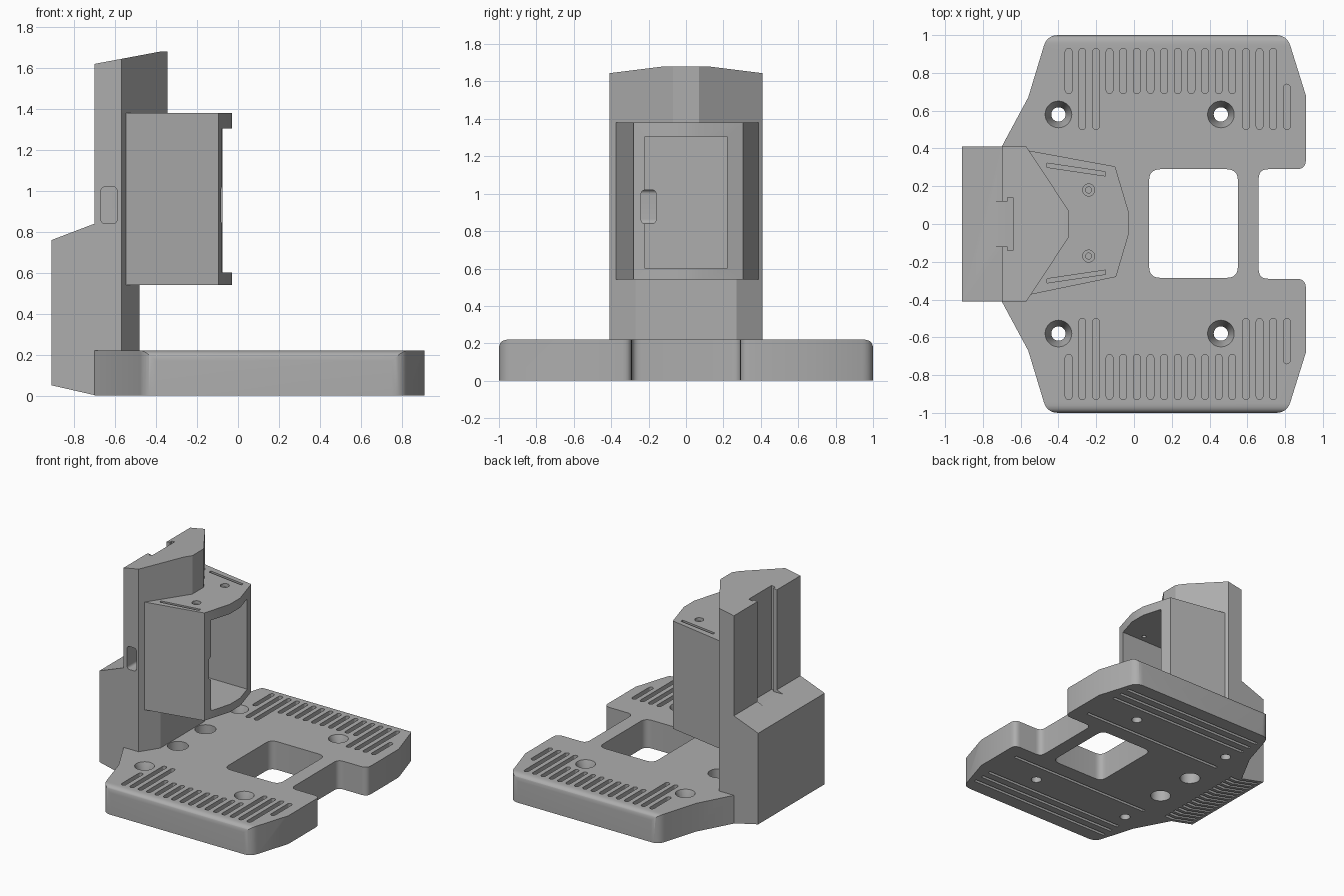
import bpy, bmesh, math
from mathutils import Vector

cube = bpy.data.objects.get("Cube")
if cube:
    bpy.data.objects.remove(cube, do_unlink=True)

grey = bpy.data.materials.new("plain_grey")
grey.use_nodes = True
grey.diffuse_color = (0.42, 0.42, 0.42, 1)
grey.node_tree.nodes["Principled BSDF"].inputs["Base Color"].default_value = (0.42, 0.42, 0.42, 1)


def mirrored(half):
    """Close a half outline by reflecting it across y = 0."""
    return half + [(p[0], -p[1], *p[2:]) for p in reversed(half)]


def rounded(points):
    """Round each (x, y, r) corner of an outline."""
    out = []
    for i, p in enumerate(points):
        c = Vector(p[:2])
        r = p[2] if len(p) > 2 else 0
        if not r:
            out.append(tuple(c))
            continue
        a = c + (Vector(points[i - 1][:2]) - c).normalized() * r
        b = c + (Vector(points[(i + 1) % len(points)][:2]) - c).normalized() * r
        for k in range(7):
            t = k / 6
            out.append(tuple(a * (1 - t) ** 2 + c * 2 * t * (1 - t) + b * t * t))
    return out


def rect(x0, x1, y0, y1, r=0):
    return rounded([(x0, y0, r), (x1, y0, r), (x1, y1, r), (x0, y1, r)])


def circle(x, y, r, n=32):
    return [(x + r * math.cos(math.tau * i / n), y + r * math.sin(math.tau * i / n)) for i in range(n)]


def capsule(x, y0, y1, w, n=6):
    """Straight slot along y with round ends."""
    r = w / 2
    arc = [math.pi * i / n for i in range(n + 1)]
    return ([(x + r * math.cos(a), y1 - r + r * math.sin(a)) for a in arc]
            + [(x - r * math.cos(a), y0 + r - r * math.sin(a)) for a in arc])


def prism(name, outlines, lo, hi, axis="z", top=None):
    """Extrude outlines along an axis; top gives an alternative end outline."""
    place = {"z": lambda u, v, w: (u, v, w),
             "y": lambda u, v, w: (u, w, v),
             "x": lambda u, v, w: (w, u, v)}[axis]
    bm = bmesh.new()
    for outline in outlines:
        low = [bm.verts.new(place(*p, lo)) for p in outline]
        high = [bm.verts.new(place(*p, hi)) for p in (top or outline)]
        bm.faces.new(low)
        bm.faces.new(high)
        for i in range(len(low)):
            j = (i + 1) % len(low)
            bm.faces.new((low[i], low[j], high[j], high[i]))
    bmesh.ops.recalc_face_normals(bm, faces=bm.faces)
    mesh = bpy.data.meshes.new(name)
    bm.to_mesh(mesh)
    bm.free()
    mesh.materials.append(grey)
    obj = bpy.data.objects.new(name, mesh)
    bpy.context.collection.objects.link(obj)
    return obj


def combine(target, tool, operation="DIFFERENCE", keep=False):
    mod = target.modifiers.new("shape", "BOOLEAN")
    mod.operation, mod.solver, mod.object = operation, "EXACT", tool
    graph = bpy.context.evaluated_depsgraph_get()
    mesh = bpy.data.meshes.new_from_object(target.evaluated_get(graph))
    target.modifiers.clear()
    target.data = mesh
    if not keep:
        bpy.data.objects.remove(tool, do_unlink=True)


# Base plate with softened long top edges and a square window
base = prism("base_plate", [rounded(mirrored([
    (-0.70, 0.41), (-0.56, 0.67), (-0.46, 1.0, 0.06), (0.81, 1.0, 0.06),
    (0.91, 0.68), (0.91, 0.29, 0.05), (0.66, 0.29, 0.05)]))], 0, 0.22)
section = rounded([(-1, -0.1), (1, -0.1), (1, 0.22, 0.05), (-1, 0.22, 0.05)])
combine(base, prism("edge_section", [section], -1.2, 1.2, "x"), "INTERSECT")
combine(base, prism("window", [rect(0.08, 0.55, -0.285, 0.29, 0.06)], -0.1, 0.4))

# Vent slots on the plate
slots = []
for i in range(17):
    x = -0.346 + 0.0722 * i
    y0 = 0.5 if i in (1, 2) or i > 12 else 0.69
    y1 = 0.74 if i == 16 else 0.93
    slots += [capsule(x, y0, y1, 0.036), capsule(x, -y1, -y0, 0.036)]
combine(base, prism("slots", slots, 0.15, 0.4))

# Long grooves under the plate
grooves = [rect(-0.45, 0.8, s * y - 0.012, s * y + 0.012)
           for s in (-1, 1) for y in (0.42, 0.72, 0.8, 0.88)]
combine(base, prism("grooves", grooves, -0.1, 0.02))

# Countersunk corner holes and two cable holes
for x in (-0.40, 0.46):
    for y in (-0.58, 0.58):
        combine(base, prism("hole", [circle(x, y, 0.038)], -0.1, 0.4))
        combine(base, prism("sink", [circle(x, y, 0.038)], 0.13, 0.221, top=circle(x, y, 0.071)))
combine(base, prism("cable_holes", [circle(-0.40, y, 0.075) for y in (-0.17, 0.17)], -0.1, 0.4))

# Column: two plans stacked, trimmed to the side profile
column = prism("column", [mirrored([(-1, 0.41), (-0.57, 0.41), (-0.48, 0.27)])], -0.1, 1.38)
upper = prism("upper", [mirrored([(-1, 0.41), (-0.57, 0.41), (-0.345, 0.07)])], 1.38, 2)
combine(column, upper, "UNION")
profile = [(-0.91, 0.05), (-0.70, 0.002), (-0.3, 0.002), (-0.3, 1.68), (-0.38, 1.68),
           (-0.70, 1.62), (-0.70, 0.84), (-0.91, 0.76)]
combine(column, prism("side_profile", [profile], -0.6, 0.6, "y"), "INTERSECT")

# T-shaped rail slot down the back of the column
rail = mirrored([(-0.8, 0.12), (-0.67, 0.12), (-0.67, 0.14), (-0.64, 0.14)])
combine(column, prism("rail_slot", [rail], 0.82, 2))

# Air slits under the rear housing
slits = [rect(-0.88, -0.62, -0.37 + 0.0493 * i - 0.012, -0.37 + 0.0493 * i + 0.012) for i in range(16)]
slit_cutter = prism("slits", slits, -0.1, 0.075)
combine(base, slit_cutter, keep=True)
combine(column, slit_cutter)

# Head box with open front
head = prism("head_box", [[(-0.555, 0.388), (-0.10, 0.305), (-0.03, 0.07), (-0.03, -0.06),
                           (-0.095, -0.28), (-0.555, -0.375)]], 0.54, 1.38)
combine(head, prism("opening", [rect(-0.47, 0.2, -0.22, 0.22)], 0.60, 1.305))

# Side port and the channel joining it to the head box
port = prism("port", [rect(-0.67, -0.59, 0.84, 1.02, 0.025)], -0.6, -0.16, "y")
combine(column, port)
channel = prism("channel", [rect(-0.24, -0.16, 0.84, 1.02, 0.025)], -0.63, 0.2, "x")
combine(head, channel, keep=True)
combine(column, channel)

# Screw holes and slanted slits in the head box lid
for s in (-1, 1):
    y = s * 0.175 + 0.005
    combine(head, prism("screw", [circle(-0.24, y, 0.016, 20)], 1.25, 1.5))
    combine(head, prism("screw_seat", [circle(-0.24, y, 0.032, 20)], 1.355, 1.5))
    a, b = s * 0.306 + 0.005, s * 0.26 + 0.005
    slit = [(-0.46, a - 0.011), (-0.15, b - 0.011), (-0.15, b + 0.011), (-0.46, a + 0.011)]
    combine(head, prism("lid_slit", [slit], 1.33, 1.5))

# Smooth the round surfaces, keep the edges crisp
for obj in bpy.context.selected_objects:
    obj.select_set(False)
for obj in (base, column, head):
    obj.select_set(True)
bpy.context.view_layer.objects.active = base
bpy.ops.object.shade_smooth_by_angle(angle=math.radians(28))
